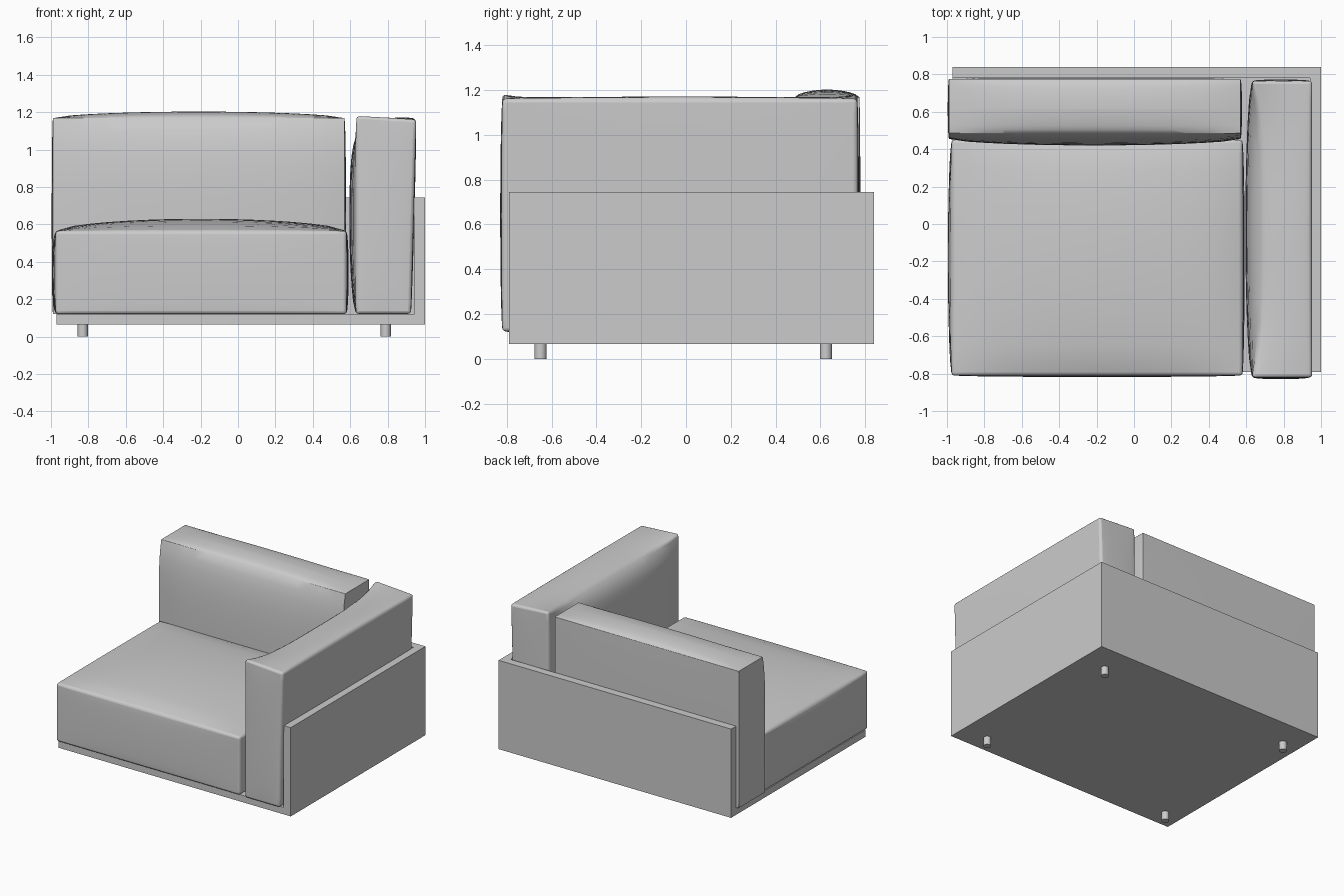
import bpy, bmesh, math
from mathutils import Vector

if "Cube" in bpy.data.objects:
    bpy.data.objects.remove(bpy.data.objects["Cube"], do_unlink=True)

grey = bpy.data.materials.new("grey")
grey.use_nodes = True
GREY = (0.6, 0.6, 0.6, 1)
grey.diffuse_color = GREY
grey.node_tree.nodes["Principled BSDF"].inputs["Base Color"].default_value = GREY


def finish(name, bm):
    mesh = bpy.data.meshes.new(name)
    bm.to_mesh(mesh)
    bm.free()
    mesh.materials.append(grey)
    obj = bpy.data.objects.new(name, mesh)
    bpy.context.collection.objects.link(obj)
    return obj


def smooth(obj, degrees):
    bpy.ops.object.select_all(action="DESELECT")
    obj.select_set(True)
    bpy.context.view_layer.objects.active = obj
    bpy.ops.object.shade_smooth_by_angle(angle=math.radians(degrees))


def box(name, lo, hi):
    bm = bmesh.new()
    bmesh.ops.create_cube(bm, size=2)
    for v in bm.verts:
        v.co = Vector(a + (b - a) * (t + 1) / 2 for a, b, t in zip(lo, hi, v.co))
    return finish(name, bm)


def cushion(name, lo, hi, bulge_lo, bulge_hi, adjust=None):
    """Box whose six faces swell outward; adjust(point, unit) shapes it further."""
    bm = bmesh.new()
    bmesh.ops.create_cube(bm, size=2)
    bmesh.ops.subdivide_edges(bm, edges=bm.edges[:], cuts=15, use_grid_fill=True)
    for v in bm.verts:
        u = v.co.copy()
        p = Vector(a + (b - a) * (t + 1) / 2 for a, b, t in zip(lo, hi, u))
        for axis in range(3):
            if abs(u[axis]) > 0.999:
                w = 1
                for other in range(3):
                    if other != axis:
                        w *= max(0, 1 - u[other] ** 2) ** 0.6
                p[axis] += w * (bulge_hi[axis] if u[axis] > 0 else -bulge_lo[axis])
        if adjust:
            adjust(p, u)
        v.co = p
    obj = finish(name, bm)
    bevel = obj.modifiers.new("soft_edges", "BEVEL")
    bevel.width = 0.016
    bevel.segments = 3
    bevel.limit_method = "ANGLE"
    bevel.angle_limit = math.radians(40)
    smooth(obj, 50)


# Frame: platform with a wall along the back and the left side
box("platform", (-0.97, -0.79, 0.065), (1, 0.84, 0.118))
box("back_wall", (-0.97, 0.78, 0.118), (0.94, 0.84, 0.745))
box("side_wall", (0.94, -0.79, 0.118), (1, 0.84, 0.745))

# Legs
for side, x in (("right", -0.83), ("left", 0.79)):
    for end, y in (("front", -0.65), ("back", 0.625)):
        bm = bmesh.new()
        bmesh.ops.create_cone(bm, cap_ends=True, segments=20, radius1=0.027,
                              radius2=0.027, depth=0.07)
        bmesh.ops.translate(bm, verts=bm.verts, vec=(x, y, 0.035))
        smooth(finish(f"{end}_{side}_leg", bm), 40)


# Seat cushion with a domed top
cushion("seat_cushion", (-0.975, -0.81, 0.12), (0.58, 0.45, 0.565),
        (0.02, 0.008, 0), (0.012, 0, 0.065))


def shape_back(p, u):
    # Front leans back toward the top and the right end is slightly fuller
    if u.y < 0:
        p.y += 0.03 * max(0, u.z) ** 4


cushion("back_cushion", (-0.99, 0.455, 0.12), (0.57, 0.775, 1.168),
        (0.006, 0.035, 0), (0.008, 0.004, 0.035), shape_back)


def shape_arm(p, u):
    height = (u.z + 1) / 2
    inner = (1 - u.x) / 2
    middle = 1 - u.y ** 4
    upper = max(0, u.z) ** 6
    # Outer side leans out; inner top seam rolls outward and down mid-length
    p.x += 0.028 * height * (1 - inner)
    p.x += 0.045 * inner * middle * upper
    p.z += inner * upper * (0.022 - 0.05 * middle)


cushion("arm_cushion", (0.63, -0.82, 0.122), (0.925, 0.765, 1.16),
        (0.035, 0.01, 0), (0.004, 0.008, 0.022), shape_arm)
